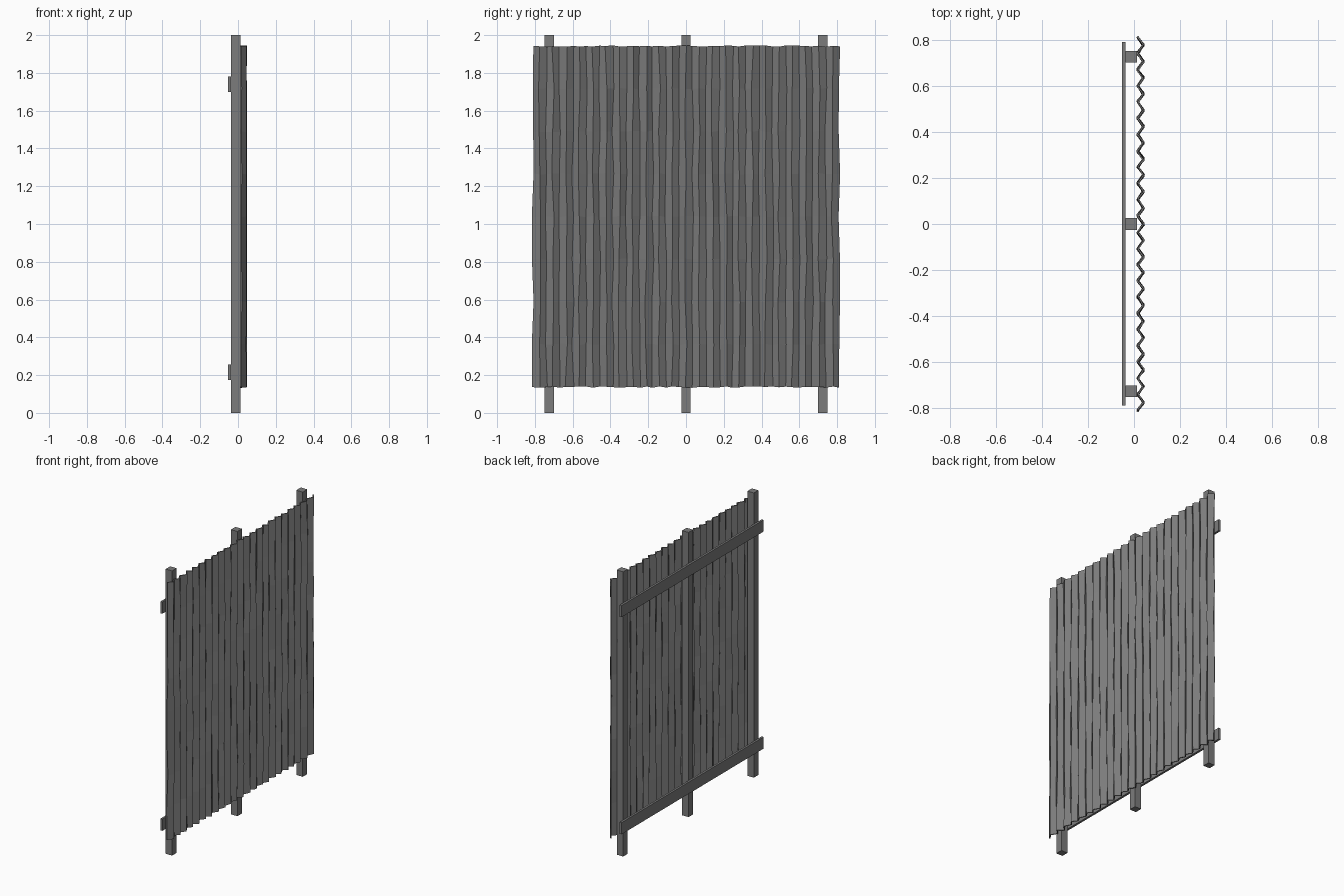
import bpy, bmesh, math, random

random.seed(4)
if "Cube" in bpy.data.objects:
    bpy.data.objects.remove(bpy.data.objects["Cube"], do_unlink=True)

# One flat grey for the whole panel
grey = bpy.data.materials.new("weathered_grey")
grey.use_nodes = True
colour = (0.2, 0.2, 0.2, 1)
grey.diffuse_color = colour
grey.node_tree.nodes["Principled BSDF"].inputs["Base Color"].default_value = colour


def finish(name, bm):
    mesh = bpy.data.meshes.new(name)
    bm.to_mesh(mesh)
    bm.free()
    mesh.materials.append(grey)
    obj = bpy.data.objects.new(name, mesh)
    bpy.context.collection.objects.link(obj)
    return obj


def box(name, low, high):
    bm = bmesh.new()
    bmesh.ops.create_cube(bm, size=1)
    for v in bm.verts:
        v.co = [(a + b) / 2 + c * (b - a) for a, b, c in zip(low, high, v.co)]
    return finish(name, bm)


# Upright posts
for side, y in (("right", -0.725), ("middle", 0), ("left", 0.725)):
    box(side + "_post", (-0.037, y - 0.025, 0), (0.013, y + 0.025, 2))

# Cross rails on the back
for place, z in (("lower", 0.175), ("upper", 1.70)):
    box(place + "_rail", (-0.052, -0.787, z), (-0.037, 0.79, z + 0.082))

# Corrugated sheet: zigzag columns with slightly wavy folds and ragged ends
folds, rows = 46, 8
bottom, top, half = 0.137, 1.942, 0.81
bm = bmesh.new()
columns = []
for i in range(folds + 1):
    column = []
    for j in range(rows + 1):
        t = j / rows
        y = -half + 2 * half * i / folds + random.uniform(-0.006, 0.006)
        x = (0.041 if i % 2 else 0.016) + random.uniform(-0.002, 0.002)
        z = bottom + (top - bottom) * t + random.uniform(-0.004, 0.004)
        column.append(bm.verts.new((x, y, z)))
    columns.append(column)
for a, b in zip(columns, columns[1:]):
    for j in range(rows):
        bm.faces.new((a[j], b[j], b[j + 1], a[j + 1]))
sheet = finish("corrugated_sheet", bm)
solid = sheet.modifiers.new("thickness", "SOLIDIFY")
solid.thickness = 0.008
solid.offset = 0
